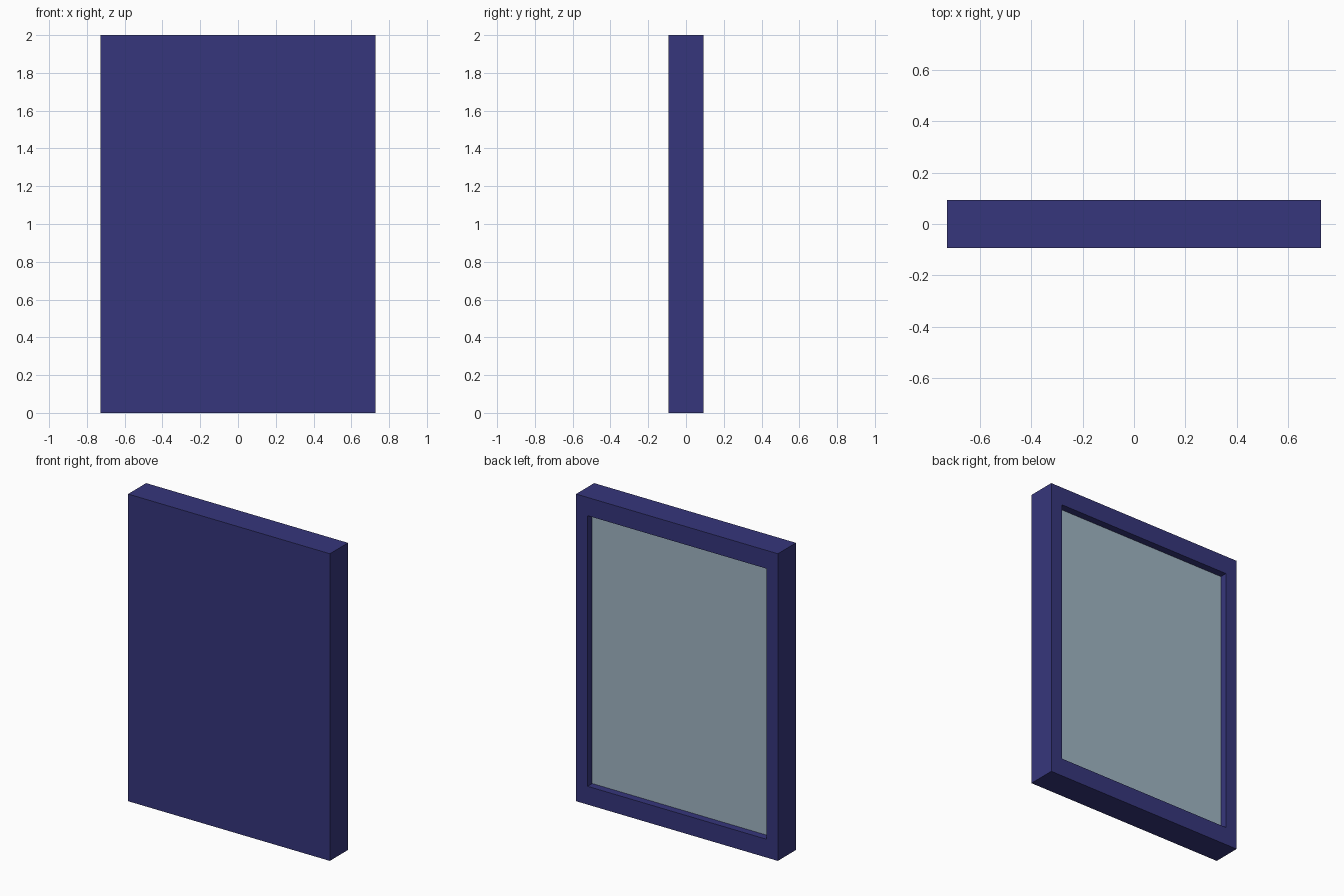
import bpy, bmesh

if "Cube" in bpy.data.objects:
    bpy.data.objects.remove(bpy.data.objects["Cube"])

W, D, H = 1.454, 0.186, 2.0          # outer size
SIDE, RAIL, DEPTH = 0.083, 0.119, 0.048  # border widths and recess depth


def material(name, rgb):
    m = bpy.data.materials.new(name)
    m.diffuse_color = (*[(c / 255 / 12.92) if c < 11 else ((c / 255 + 0.055) / 1.055) ** 2.4
                         for c in rgb], 1)
    m.use_nodes = True
    m.node_tree.nodes["Principled BSDF"].inputs["Base Color"].default_value = m.diffuse_color
    return m


def add_object(name, bm, mat):
    bmesh.ops.recalc_face_normals(bm, faces=bm.faces)
    me = bpy.data.meshes.new(name)
    bm.to_mesh(me)
    bm.free()
    me.materials.append(mat)
    ob = bpy.data.objects.new(name, me)
    bpy.context.collection.objects.link(ob)
    return ob


navy = material("navy blue", (54, 54, 124))
glass = material("grey blue glass", (160, 182, 196))


def rectangle(bm, hw, z0, z1, y):
    return [bm.verts.new(p) for p in
            ((-hw, y, z0), (hw, y, z0), (hw, y, z1), (-hw, y, z1))]


# Frame: closed front, outer walls, back border and recess walls
bm = bmesh.new()
inner = (W / 2 - SIDE, RAIL, H - RAIL)
rings = [rectangle(bm, W / 2, 0, H, -D / 2),
         rectangle(bm, W / 2, 0, H, D / 2),
         rectangle(bm, *inner, D / 2),
         rectangle(bm, *inner, D / 2 - DEPTH)]
bm.faces.new(rings[0])
for a, b in zip(rings, rings[1:]):
    for i in range(4):
        j = (i + 1) % 4
        bm.faces.new((a[i], a[j], b[j], b[i]))
add_object("frame", bm, navy)

# Glass pane filling the recess, facing the back
bm = bmesh.new()
bm.faces.new(reversed(rectangle(bm, *inner, D / 2 - DEPTH)))
pane = add_object("glass_pane", bm, glass)
if pane.data.polygons[0].normal.y < 0:
    pane.data.flip_normals()

# Frame normals point outward: the front face must look towards -y
frame = bpy.data.objects["frame"]
if frame.data.polygons[0].normal.y > 0:
    frame.data.flip_normals()
